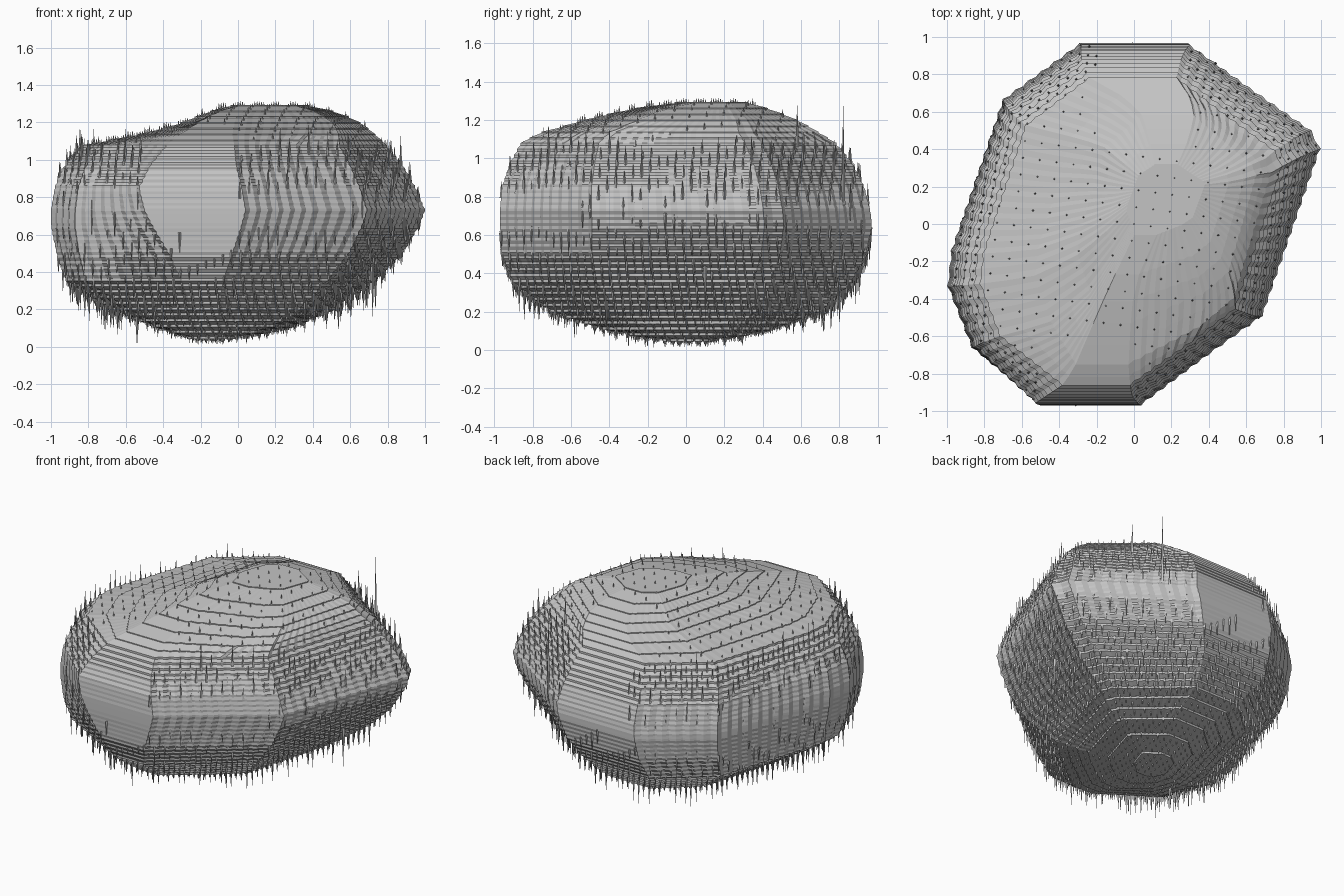
import bpy, bmesh, math, random
from mathutils import Vector
from mathutils.bvhtree import BVHTree

if "Cube" in bpy.data.objects:
    bpy.data.objects.remove(bpy.data.objects["Cube"])

random.seed(4)

stone = bpy.data.materials.new("stone grey")
stone.diffuse_color = (0.55, 0.55, 0.55, 1)
stone.use_nodes = True
stone.node_tree.nodes["Principled BSDF"].inputs["Base Color"].default_value = stone.diffuse_color

# Plan outline of the boulder at its widest, counter-clockwise
OUTLINE = [(1.0, 0.41), (0.95, 0.51), (0.62, 0.74), (0.3, 0.97), (-0.28, 0.97),
           (-0.7, 0.67), (-0.98, -0.14), (-1.0, -0.33), (-0.87, -0.66),
           (-0.45, -0.97), (0.04, -0.97), (0.4, -0.7), (0.69, -0.49)]
FRONT = 9  # first corner of the front face

# Height, x and y limits of the section, and x range of its front face
LEVELS = [(0.05, -0.27, 0.0, -0.12, 0.15, -0.20, -0.12),
          (0.10, -0.42, 0.28, -0.40, 0.42, -0.22, -0.10),
          (0.20, -0.66, 0.51, -0.70, 0.70, -0.25, -0.10),
          (0.35, -0.92, 0.73, -0.90, 0.86, -0.30, -0.08),
          (0.50, -0.97, 0.88, -0.96, 0.94, -0.37, -0.03),
          (0.65, -1.0, 0.97, -0.97, 0.97, -0.46, 0.02),
          (0.73, -1.0, 1.0, -0.97, 0.96, -0.50, 0.04),
          (0.85, -0.98, 0.95, -0.96, 0.93, -0.53, 0.02),
          (0.97, -0.93, 0.88, -0.92, 0.87, -0.47, -0.01),
          (1.08, -0.82, 0.79, -0.86, 0.78, -0.38, -0.02),
          (1.13, -0.55, 0.74, -0.77, 0.70, -0.32, -0.03),
          (1.19, -0.32, 0.67, -0.56, 0.60, -0.23, -0.02),
          (1.25, -0.18, 0.55, -0.33, 0.46, -0.13, 0.0),
          (1.29, -0.04, 0.38, -0.06, 0.32, 0.0, 0.12)]


def limits(z):
    """Interpolate the section limits at a height."""
    z = min(max(z, LEVELS[0][0]), LEVELS[-1][0])
    for a, b in zip(LEVELS, LEVELS[1:]):
        if z <= b[0]:
            t = (z - a[0]) / (b[0] - a[0])
            return [p + (q - p) * t for p, q in zip(a[1:], b[1:])]
    return LEVELS[-1][1:]


def section(z):
    """Section corners at a height, with flutes along the slanting edges."""
    x0, x1, y0, y1, f0, f1 = limits(z)
    corners = [Vector(((x0 + x1) / 2 + px * (x1 - x0) / 2,
                       (y0 + y1) / 2 + py / 0.97 * (y1 - y0) / 2)) for px, py in OUTLINE]
    corners[FRONT].x, corners[FRONT + 1].x = f0, f1
    pts = []
    for i, a in enumerate(corners):
        b = corners[(i + 1) % len(corners)]
        full = Vector(OUTLINE[(i + 1) % len(OUTLINE)]) - Vector(OUTLINE[i])
        edge = b - a
        inward = Vector((-edge.y, edge.x)).normalized()
        n = 1 if abs(full.y) < 0.01 else max(2, 2 * round(full.length / 0.08))
        depth = 0.010 * min(1, edge.length / full.length)
        for k in range(n):
            pts.append(a + edge * (k / n) + inward * (depth if k % 2 else 0))
    return pts


def finish(bm, name):
    mesh = bpy.data.meshes.new(name)
    bm.to_mesh(mesh)
    mesh.materials.append(stone)
    obj = bpy.data.objects.new(name, mesh)
    bpy.context.collection.objects.link(obj)


# Boulder: terraced rings joined from bottom to top
bm = bmesh.new()
step = 0.031
rings = []
for i in range(41):
    zc = 0.05 + i * step
    rise = step * (0.1 if zc > 1.1 else 0.22)
    for dz in (-rise, rise):
        rings.append([bm.verts.new((p.x, p.y, zc + dz)) for p in section(zc)])
count = len(rings[0])
for low, high in zip(rings, rings[1:]):
    for k in range(count):
        m = (k + 1) % count
        bm.faces.new((low[k], low[m], high[m], high[k]))
bm.faces.new(rings[0][::-1])
bm.faces.new(rings[-1])
bmesh.ops.recalc_face_normals(bm, faces=bm.faces)
tree = BVHTree.FromBMesh(bm)
finish(bm, "boulder")
bm.free()


def add_spike(bm, x, y, z, tip, r):
    """Four-sided upright needle from the surface to the tip height."""
    root = z - math.copysign(0.02, tip - z)
    base = [bm.verts.new((x + r * c, y + r * s, root))
            for c, s in ((1, 0), (0, 1), (-1, 0), (0, -1))]
    top = bm.verts.new((x, y, tip))
    for k in range(4):
        bm.faces.new((base[k], base[(k + 1) % 4], top))


def bare(x, y):
    """Clean patches on the front and back."""
    return (y < -0.6 and -0.5 < x < 0.0) or (y > 0.42 and -0.2 < x < 0.28)


# Needles: slanted grid on the upper and lower surfaces
for name, way in (("upper_needles", 1), ("lower_needles", -1)):
    bm = bmesh.new()
    for i in range(-24, 25):
        for j in range(-24, 25):
            x = i * 0.045 + j * 0.006
            y = j * 0.045 - i * 0.006
            hit, _, _, _ = tree.ray_cast(Vector((x, y, 3 * way)), Vector((0, 0, -way)))
            if hit is None or (way > 0 and bare(x, y)):
                continue
            z = hit.z
            crown = way > 0 and z > 1.04
            if crown and (i % 2 or j % 2):
                continue
            if crown:
                length = random.uniform(0.015, 0.04)
            elif random.random() < 0.2:
                length = random.uniform(0.1, 0.17)
            else:
                length = random.uniform(0.03, 0.1)
            if way < 0 and z < 0.2:
                length *= 0.35
            tip = min(max(z + way * length, 0.012), 1.315)
            add_spike(bm, x, y, z, tip, 0.009)
    # A few long strays
    for x, y, tip in ((0.62, 0.82, 1.28), (0.46, 0.82, 1.28), (0.5, 0.58, 1.28)) if way > 0 else \
            ((-0.54, -0.3, 0.0), (0.5, 0.82, 0.22), (0.72, 0.1, 0.15)):
        hit, _, _, _ = tree.ray_cast(Vector((x, y, 3 * way)), Vector((0, 0, -way)))
        if hit is not None:
            add_spike(bm, x, y, hit.z, tip, 0.011)
    bmesh.ops.recalc_face_normals(bm, faces=bm.faces)
    finish(bm, name)
    bm.free()
